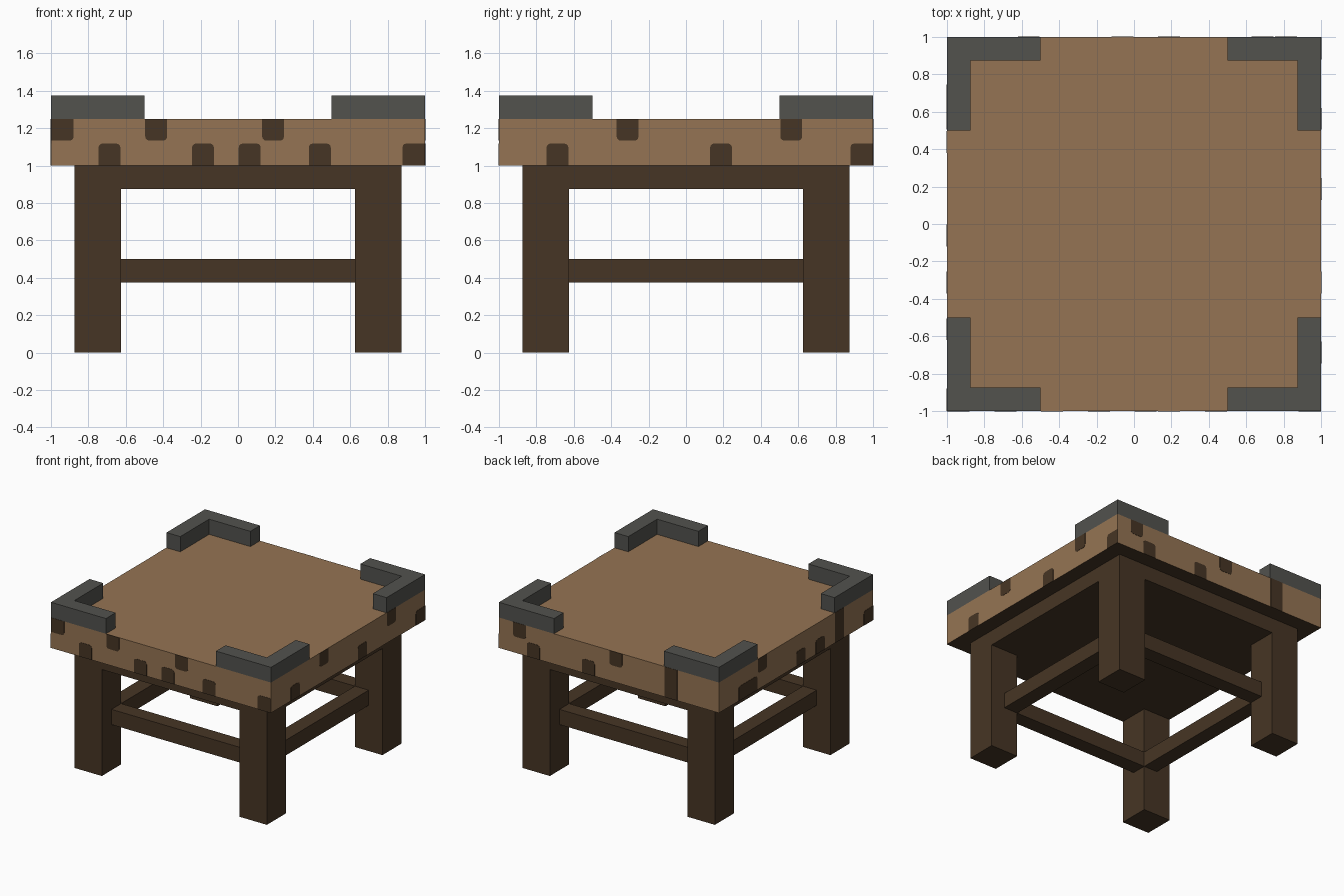
import bpy, bmesh, math
from mathutils import Matrix

cube = bpy.data.objects.get("Cube")
if cube:
    bpy.data.objects.remove(cube, do_unlink=True)


def material(name, rgb):
    m = bpy.data.materials.new(name)
    m.use_nodes = True
    m.diffuse_color = (*rgb, 1)
    bsdf = next(n for n in m.node_tree.nodes if n.type == 'BSDF_PRINCIPLED')
    bsdf.inputs["Base Color"].default_value = (*rgb, 1)
    bsdf.inputs["Roughness"].default_value = 0.9
    return m


LIGHT = material("light_wood", (0.300, 0.175, 0.087))
DARK = material("dark_wood", (0.062, 0.036, 0.018))
STONE = material("grey_stone", (0.084, 0.084, 0.076))


def add_object(name, bm, *mats):
    bmesh.ops.recalc_face_normals(bm, faces=bm.faces)
    me = bpy.data.meshes.new(name)
    bm.to_mesh(me)
    bm.free()
    ob = bpy.data.objects.new(name, me)
    bpy.context.collection.objects.link(ob)
    for m in mats:
        me.materials.append(m)
    return ob


def box(name, lo, hi, *mats, turn=0):
    bm = bmesh.new()
    bmesh.ops.create_cube(bm, size=1)
    for v in bm.verts:
        v.co = [l + (c + 0.5) * (h - l) for c, l, h in zip(v.co, lo, hi)]
    bm.transform(Matrix.Rotation(turn, 4, 'Z'))
    return add_object(name, bm, *mats)


def prism(name, points, push, mat, turn):
    """Extrude a flat outline along a vector, then turn it about the z axis."""
    bm = bmesh.new()
    face = bm.faces.new([bm.verts.new(p) for p in points])
    ext = bmesh.ops.extrude_face_region(bm, geom=[face])
    moved = [g for g in ext["geom"] if isinstance(g, bmesh.types.BMVert)]
    bmesh.ops.translate(bm, verts=moved, vec=push)
    # keep the starting cap so the prism is closed
    if not face.is_valid:
        bm.faces.new([v for v in bm.verts if v not in moved])
    bm.transform(Matrix.Rotation(turn, 4, 'Z'))
    return add_object(name, bm, mat)


# Table slab, dark on the underside
slab = box("table_top", (-1, -1, 1), (1, 1, 1.25), LIGHT, DARK)
for p in slab.data.polygons:
    p.material_index = 1 if p.normal.z < -0.5 else 0

# Solid frame beneath the slab
box("under_frame", (-0.875, -0.875, 0.875), (0.875, 0.875, 1), DARK)

# Legs, stretchers and corner guards, repeated on four sides
SIDES = ("front", "left", "back", "right")
L_SHAPE = [(-1, -1), (-0.5, -1), (-0.5, -0.875), (-0.875, -0.875),
           (-0.875, -0.5), (-1, -0.5)]
for i, side in enumerate(SIDES):
    turn = i * math.pi / 2
    box(f"leg_{i + 1}", (-0.875, -0.875, 0), (-0.625, -0.625, 0.875), DARK, turn=turn)
    box(f"stretcher_{side}", (-0.625, -0.75, 0.375), (0.625, -0.625, 0.5), DARK, turn=turn)
    prism(f"corner_guard_{i + 1}", [(x, y, 1.25) for x, y in L_SHAPE],
          (0, 0, 0.125), STONE, turn)


def notch_outline(u0, u1, place, r=0.022):
    """Outline of a dark notch hanging from the top or standing on the bottom edge."""
    if place == "full":
        return [(u0, 1), (u1, 1), (u1, 1.25), (u0, 1.25)]
    edge, tip, s = (1.25, 1.133, 1) if place == "top" else (1, 1.118, -1)
    pts = [(u0, edge)]
    for u, d in ((u0, 1), (u1, -1)):
        if abs(u) > 0.99:
            pts.append((u, tip))
            continue
        arc = [(u + d * r * (1 - math.cos(a)), tip + s * r * (1 - math.sin(a)))
               for a in (0, math.pi / 6, math.pi / 3, math.pi / 2)]
        pts += arc if d == 1 else arc[::-1]
    return pts + [(u1, edge)]


# Notches on each side: start of the notch along that side, and its place
NOTCHES = {
    "front": [(-1, "top"), (-0.5, "top"), (0.125, "top"), (-0.75, "bottom"),
              (-0.25, "bottom"), (0, "bottom"), (0.375, "bottom"), (0.875, "bottom")],
    "left": [(-0.375, "top"), (0.5, "top"), (-0.75, "bottom"),
             (0.125, "bottom"), (0.875, "bottom")],
    "back": [(-0.875, "top"), (0, "top"), (-0.75, "bottom"),
             (-0.25, "bottom"), (0.5, "full")],
    "right": [(-0.75, "wide"), (-0.5, "top"), (0, "bottom"),
              (0.25, "bottom"), (0.5, "full"), (0.875, "bottom")],
}
for i, side in enumerate(SIDES):
    for n, (u, place) in enumerate(NOTCHES[side]):
        u0, u1 = u, u + (0.25 if place == "wide" else 0.125)
        u0 += 0.004 if u0 > -0.99 else 0
        u1 -= 0.004 if u1 < 0.99 else 0
        pts = notch_outline(u0, u1, "bottom" if place == "wide" else place)
        prism(f"notch_{side}_{n + 1}", [(a, -1.002, z) for a, z in pts],
              (0, 0.004, 0), DARK, i * math.pi / 2)
